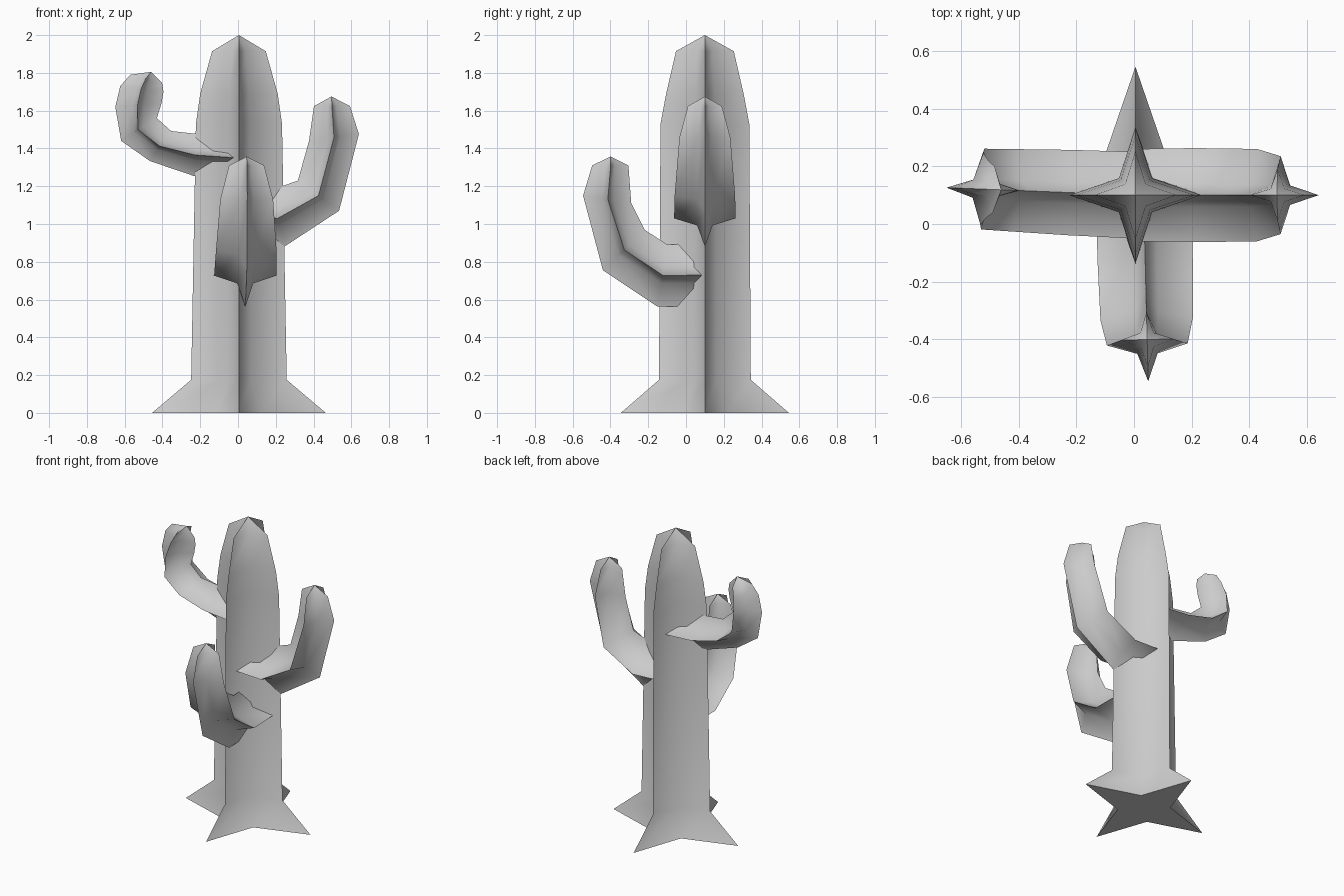
import bpy, bmesh, math
from mathutils import Vector

if "Cube" in bpy.data.objects:
    bpy.data.objects.remove(bpy.data.objects["Cube"])

VALLEY = 0.25  # depth of the groove between ribs, as a share of rib radius


def ribbed_loft(name, origin, direction, rings, apex):
    """Loft four-ribbed star sections.
    Each ring: outer rib (distance, z), inner rib (distance, z), side rib half width."""
    out = Vector((direction[0], direction[1], 0)).normalized()
    side = Vector((-out.y, out.x, 0))
    base = Vector((origin[0], origin[1], 0))

    def point(d, z):
        return base + out * d + Vector((0, 0, z))

    bm = bmesh.new()
    loops = []
    for d1, z1, d2, z2, w in rings:
        a, b = point(d1, z1), point(d2, z2)
        mid, u, v = (a + b) / 2, (a - b) / 2, side * w
        k = VALLEY
        star = [(1, 0), (k, k), (0, 1), (-k, k), (-1, 0), (-k, -k), (0, -1), (k, -k)]
        loops.append([bm.verts.new(mid + u * p + v * q) for p, q in star])
    tip = bm.verts.new(point(*apex))
    bm.faces.new(loops[0])
    for lo, hi in zip(loops, loops[1:]):
        for i in range(8):
            j = (i + 1) % 8
            bm.faces.new((lo[i], lo[j], hi[j], hi[i]))
    for i in range(8):
        bm.faces.new((loops[-1][i], loops[-1][(i + 1) % 8], tip))
    bmesh.ops.recalc_face_normals(bm, faces=bm.faces)
    mesh = bpy.data.meshes.new(name)
    bm.to_mesh(mesh)
    bm.free()
    obj = bpy.data.objects.new(name, mesh)
    bpy.context.collection.objects.link(obj)
    bpy.ops.object.select_all(action='DESELECT')
    obj.select_set(True)
    bpy.context.view_layer.objects.active = obj
    bpy.ops.object.shade_smooth_by_angle(angle=math.radians(60))
    return obj


# Trunk with flared foot and tapered top
trunk = [(0.46, 0, 0.445), (0.253, 0.175, 0.243), (0.228, 1.53, 0.235),
         (0.205, 1.69, 0.205), (0.142, 1.915, 0.153)]
ribbed_loft("trunk", (0.005, 0.1), (1, 0),
            [(r, z, -r, z, w) for r, z, w in trunk], (0, 2.0))

# Right arm
ribbed_loft("right_arm", (0.005, 0.1), (1, 0), [
    (0.0, 0.885, 0.0, 1.19, 0.16),
    (0.24, 0.88, 0.17, 1.18, 0.163),
    (0.53, 1.07, 0.312, 1.23, 0.16),
    (0.635, 1.476, 0.371, 1.44, 0.135),
    (0.588, 1.624, 0.397, 1.624, 0.09)], (0.49, 1.675))

# Left arm
ribbed_loft("left_arm", (0.0, 0.1), (-1, 0.04), [
    (0.0, 1.24, 0.0, 1.46, 0.15),
    (0.233, 1.254, 0.21, 1.476, 0.148),
    (0.466, 1.333, 0.354, 1.492, 0.143),
    (0.619, 1.44, 0.43, 1.56, 0.14),
    (0.65, 1.619, 0.405, 1.64, 0.125),
    (0.624, 1.73, 0.395, 1.70, 0.1),
    (0.571, 1.79, 0.402, 1.746, 0.08)], (0.46, 1.806))

# Front arm
ribbed_loft("front_arm", (0.033, 0.1), (0.025, -1), [
    (0.0, 0.565, 0.0, 0.895, 0.165),
    (0.25, 0.562, 0.2, 0.892, 0.165),
    (0.54, 0.755, 0.32, 0.97, 0.16),
    (0.645, 1.15, 0.39, 1.11, 0.14),
    (0.597, 1.31, 0.405, 1.31, 0.093)], (0.5, 1.357))
